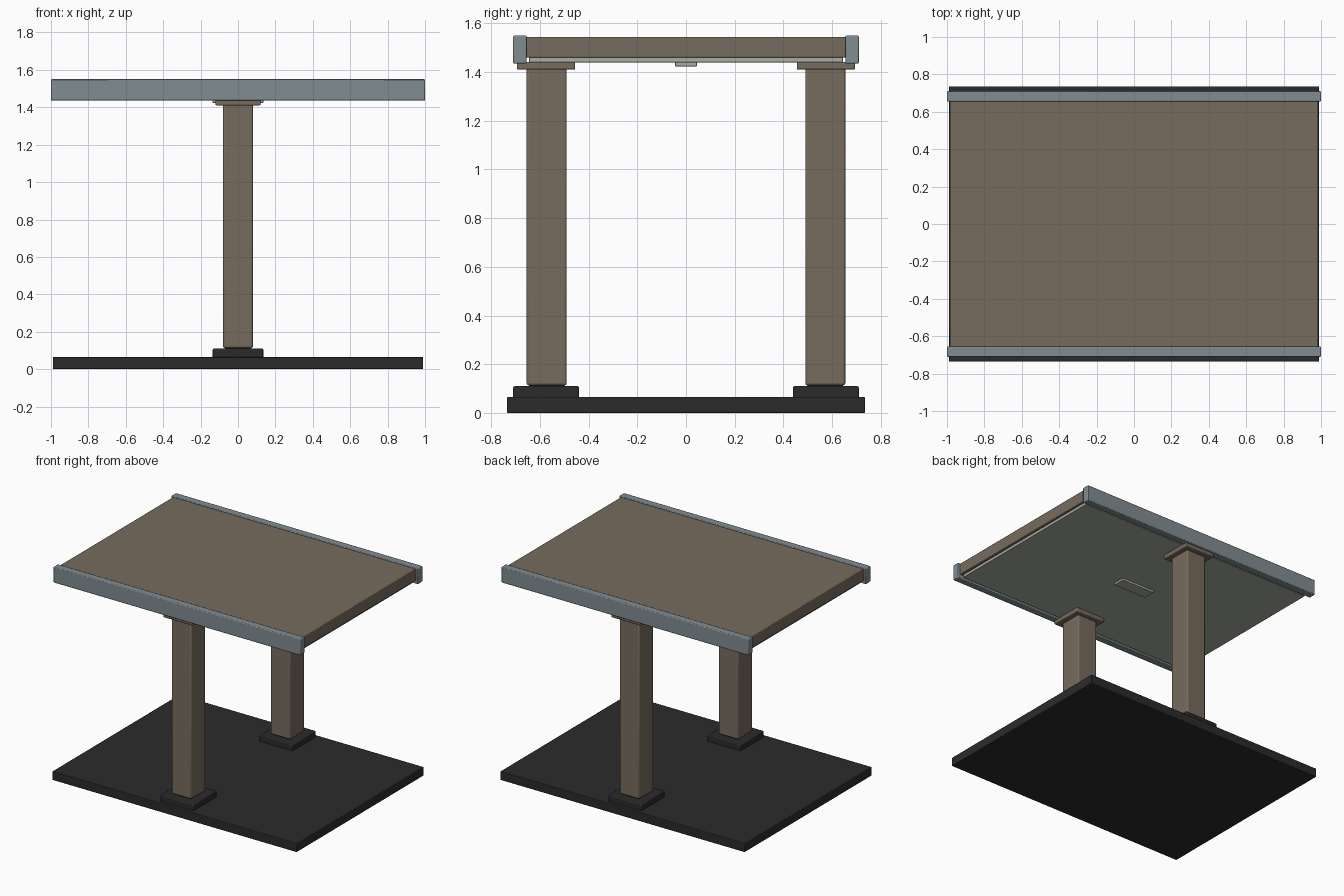
import bpy

cube = bpy.data.objects.get("Cube")
if cube:
    bpy.data.objects.remove(cube, do_unlink=True)


def material(name, rgb):
    m = bpy.data.materials.new(name)
    m.use_nodes = True
    m.diffuse_color = (*rgb, 1)
    m.node_tree.nodes["Principled BSDF"].inputs["Base Color"].default_value = (*rgb, 1)
    return m


wood = material("brown wood", (0.185, 0.15, 0.112))
black = material("matte black", (0.024, 0.024, 0.024))
steel = material("blue grey metal", (0.22, 0.265, 0.285))
pale = material("pale grey", (0.40, 0.42, 0.37))


def box(name, x, y, z, mat, bevel=0.004, segments=2):
    """Box spanning the given (low, high) ranges, with softened edges."""
    spans = (x, y, z)
    bpy.ops.mesh.primitive_cube_add(size=1, location=[(a + b) / 2 for a, b in spans])
    ob = bpy.context.object
    ob.name = name
    ob.scale = [b - a for a, b in spans]
    bpy.ops.object.transform_apply(location=False, rotation=False, scale=True)
    ob.data.materials.append(mat)
    mod = ob.modifiers.new("soft edges", "BEVEL")
    mod.width = bevel
    mod.segments = segments
    bpy.ops.object.shade_smooth_by_angle()
    return ob


# Floor plate and table top
box("base_plate", (-0.99, 0.99), (-0.735, 0.735), (0, 0.065), black)
box("table_top", (-0.985, 0.985), (-0.656, 0.656), (1.46, 1.545), wood)

# Underside panel and its small central plate
box("underside_panel", (-0.965, 0.965), (-0.645, 0.645), (1.44, 1.462), pale, 0.002)
box("underside_plate", (-0.135, 0.135), (-0.045, 0.045), (1.424, 1.441), pale, 0.002)

# Supports and edge rails, one set at the front and one at the back
for side, s in (("front", -1), ("back", 1)):
    def span(a, b):
        return tuple(sorted((s * a, s * b)))

    box(side + "_foot", (-0.135, 0.135), span(0.44, 0.71), (0.06, 0.11), black, 0.006)
    box(side + "_column_joint", (-0.07, 0.07), span(0.50, 0.645), (0.105, 0.125), black)
    box(side + "_column", (-0.08, 0.08), span(0.49, 0.655), (0.113, 1.43), wood, 0.01, 3)
    box(side + "_cap", (-0.12, 0.12), span(0.455, 0.695), (1.41, 1.442), wood, 0.006)
    box(side + "_rail", (-1, 1), span(0.655, 0.71), (1.435, 1.55), steel, 0.005)
